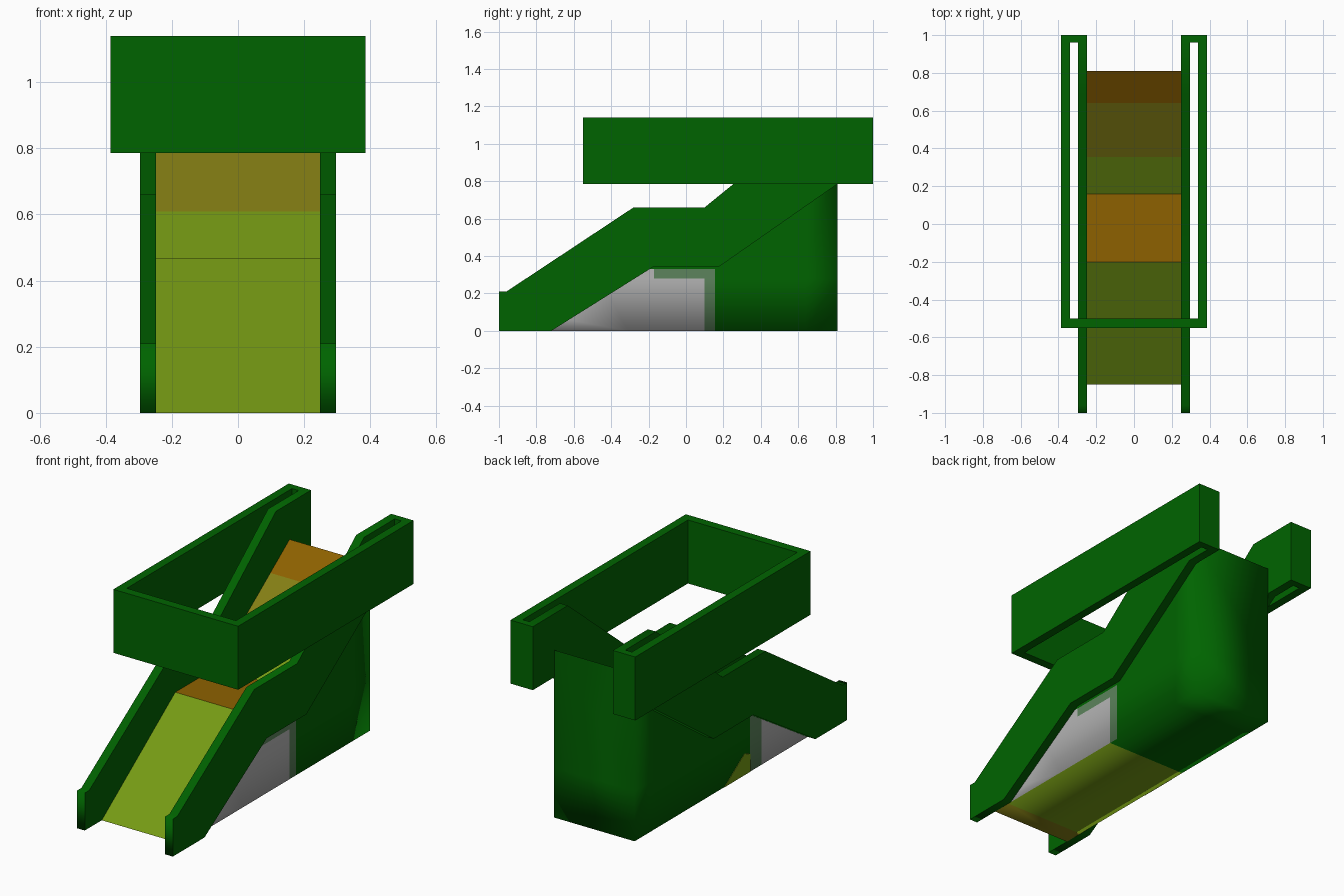
import bpy, bmesh
from mathutils import Vector

cube = bpy.data.objects.get("Cube")
if cube:
    bpy.data.objects.remove(cube, do_unlink=True)


def material(name, rgb):
    """Flat material from 8-bit display values, stored as linear."""
    lin = [((c / 255 + 0.055) / 1.055) ** 2.4 if c > 10 else c / 255 / 12.92 for c in rgb]
    m = bpy.data.materials.new(name)
    m.use_nodes = True
    m.diffuse_color = (*lin, 1)
    m.node_tree.nodes["Principled BSDF"].inputs["Base Color"].default_value = (*lin, 1)
    return m


GREEN = material("dark green", (0, 100, 0))
OLIVE = material("ramp olive", (117, 154, 20))
TAN = material("ramp tan", (132, 126, 20))
ORANGE = material("landing orange", (141, 97, 0))
GREY = material("panel grey", (182, 182, 182))
BORDER = material("panel border", (92, 132, 92))


def extrude(name, profile, axis, start, end, mats):
    """Extrude a closed 2D profile along x (profile y, z) or z (profile x, y)."""
    bm = bmesh.new()
    place = (lambda a, b: (start, a, b)) if axis == "x" else (lambda a, b: (a, b, start))
    face = bm.faces.new([bm.verts.new(place(a, b)) for a, b in profile])
    made = bmesh.ops.extrude_face_region(bm, geom=[face])["geom"]
    shift = Vector((end - start, 0, 0) if axis == "x" else (0, 0, end - start))
    bmesh.ops.translate(bm, vec=shift, verts=[g for g in made if isinstance(g, bmesh.types.BMVert)])
    bmesh.ops.recalc_face_normals(bm, faces=bm.faces)
    mesh = bpy.data.meshes.new(name)
    bm.to_mesh(mesh)
    bm.free()
    for m in mats:
        mesh.materials.append(m)
    ob = bpy.data.objects.new(name, mesh)
    bpy.context.collection.objects.link(ob)
    return ob


def soften(bm, is_sharp):
    """Smooth shading everywhere, except across edges the rule picks."""
    bm.normal_update()
    for f in bm.faces:
        f.smooth = True
    for e in bm.edges:
        e.smooth = not is_sharp(e)


# Stair body: lower ramp, landing, upper ramp
body = extrude("stair_body",
               [(-0.85, 0), (0.81, 0), (0.81, 0.937), (0.16, 0.468), (-0.2, 0.468)],
               "x", -0.249, 0.249, [GREEN, OLIVE, TAN, ORANGE, GREY, BORDER])

# Cut the body where its colours change
bm = bmesh.new()
bm.from_mesh(body.data)
cuts = [((0, y, 0), (0, 1, 0)) for y in (-0.74, -0.31, -0.21, -0.17, 0.1, 0.155, 0.355, 0.64)]
cuts += [((0, 0, z), (0, 0, 1)) for z in (0.28, 0.33)]
for co, no in cuts:
    bmesh.ops.bisect_plane(bm, geom=bm.verts[:] + bm.edges[:] + bm.faces[:],
                           plane_co=co, plane_no=no)
soften(bm, lambda e: any(f.normal.z > 0.3 for f in e.link_faces))
for f in bm.faces:
    c, n = f.calc_center_median(), f.normal
    index = 0
    if n.z > 0.95:                       # landing
        index = 3
    elif n.z > 0.5:                      # ramps
        index = 3 if c.y > 0.64 else 2 if c.y > 0.355 else 1
    elif n.z < -0.5 and c.y < 0.1:       # underside
        index = 2 if c.y < -0.74 else 1
    elif n.x > 0.5 and c.y < 0.155 and c.z < 0.33:   # left side panel
        index = 5 if c.y > 0.1 or (c.z > 0.28 and c.y > -0.17) else 4
    elif n.x < -0.5 and c.y < -0.21:     # right side panel
        index = 5 if c.y > -0.31 else 4
    f.material_index = index
bm.to_mesh(body.data)
bm.free()

# Small painted patch low on the right side
extrude("side_patch", [(0.02, 0), (-0.21, 0), (-0.21, 0.1), (-0.16, 0.12)],
        "x", -0.249, -0.251, [OLIVE])

# Stepped side walls with softened top and front edges
wall_profile = [(-1, 0), (-1, 0.21), (-0.96, 0.21), (-0.28, 0.66), (0.1, 0.66),
                (0.69, 1.14), (1, 1.14), (1, 0.785), (0.81, 0.785),
                (0.18, 0.345), (-0.17, 0.345), (-0.72, 0)]
for side, s in (("left", 1), ("right", -1)):
    wall = extrude(side + "_wall", wall_profile, "x", s * 0.248, s * 0.297, [GREEN])
    bm = bmesh.new()
    bm.from_mesh(wall.data)
    soften(bm, lambda e: any(abs(f.normal.x) > 0.9 for f in e.link_faces)
           or e.verts[0].co.y > 0.9)
    bm.to_mesh(wall.data)
    bm.free()

# Balcony rail: one continuous U with hooked ends
half = [(0.386, -0.55), (0.386, 1), (0.297, 1), (0.297, 0.96), (0.338, 0.96), (0.338, -0.5)]
outline = half + [(-x, y) for x, y in reversed(half)]
extrude("balcony_rail", outline, "z", 0.785, 1.14, [GREEN])
